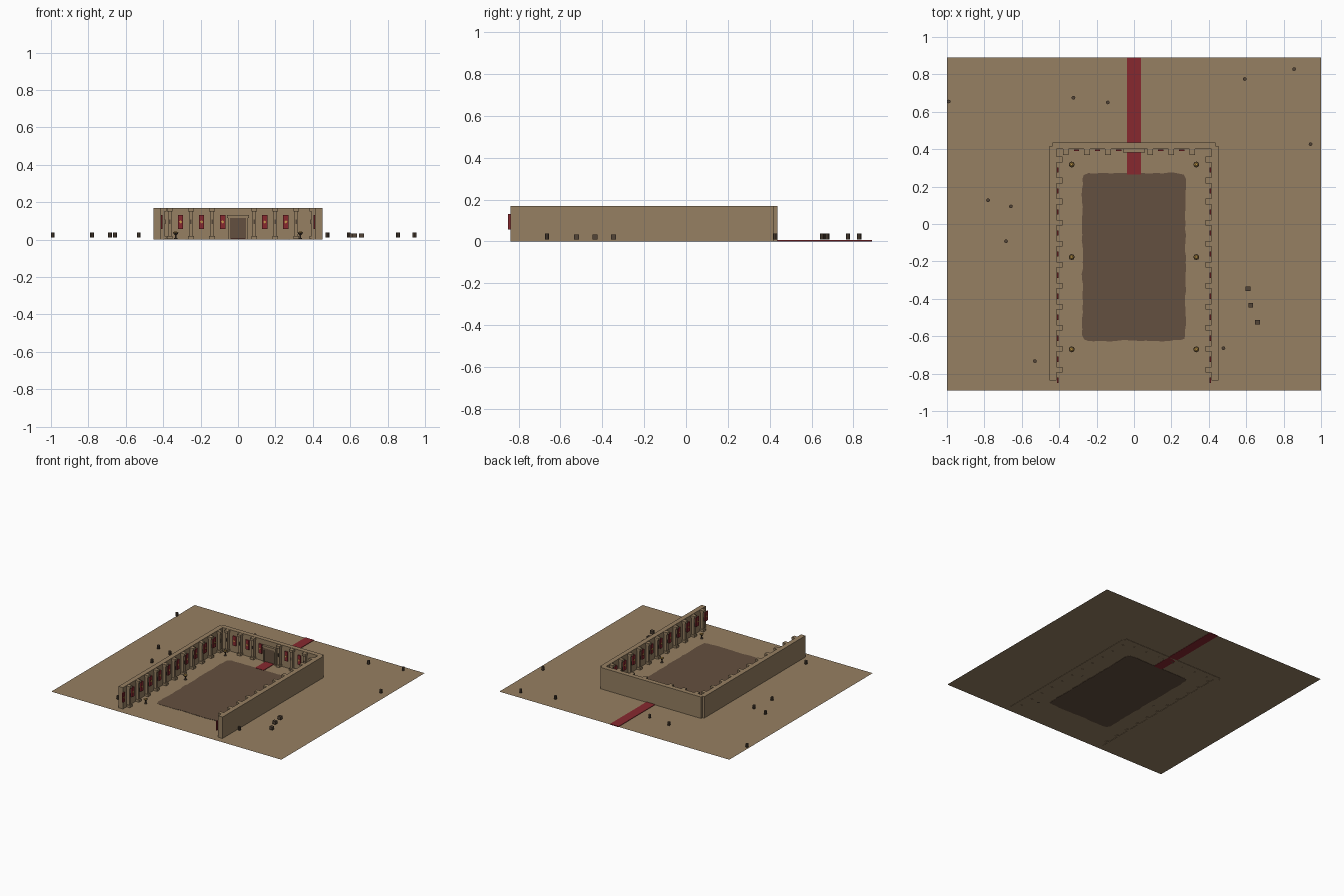
import bpy, bmesh, math, random
from mathutils import Matrix, Vector

if "Cube" in bpy.data.objects:
    bpy.data.objects.remove(bpy.data.objects["Cube"])
random.seed(4)


def mat(name, c):
    m = bpy.data.materials.new(name)
    m.diffuse_color = (*c, 1)
    m.use_nodes = True
    m.node_tree.nodes["Principled BSDF"].inputs["Base Color"].default_value = m.diffuse_color
    return m


SAND = mat("sand_stone", (0.305, 0.214, 0.122))
EARTH = mat("dark_earth", (0.127, 0.080, 0.050))
RED = mat("red_cloth", (0.245, 0.022, 0.028))
GOLD = mat("gold", (0.56, 0.33, 0.07))
DARK = mat("dark_wood", (0.085, 0.058, 0.038))


def finish(bm, name, material):
    me = bpy.data.meshes.new(name)
    bmesh.ops.recalc_face_normals(bm, faces=bm.faces)
    bm.to_mesh(me)
    bm.free()
    me.materials.append(material)
    ob = bpy.data.objects.new(name, me)
    bpy.context.collection.objects.link(ob)
    return ob


def add_box(bm, lo, hi, frame=Matrix()):
    lo, hi = Vector(lo), Vector(hi)
    m = frame @ Matrix.Translation((lo + hi) / 2) @ Matrix.Diagonal((*(hi - lo), 1))
    bmesh.ops.create_cube(bm, size=1, matrix=m)


def add_cone(bm, x, y, z0, z1, r0, r1, n=8):
    bmesh.ops.create_cone(bm, cap_ends=True, segments=n, radius1=r0, radius2=r1, depth=z1 - z0,
                          matrix=Matrix.Translation((x, y, (z0 + z1) / 2)))


def boxes(name, material, items):
    bm = bmesh.new()
    for it in items:
        add_box(bm, *it)
    return finish(bm, name, material)


# desert ground: one flat sheet
bm = bmesh.new()
bmesh.ops.create_grid(bm, x_segments=1, y_segments=1, size=1,
                      matrix=Matrix.Translation((0, 0, 0.002)) @ Matrix.Diagonal((1, 0.89, 1, 1)))
for f in bm.faces:
    if f.normal.z < 0:
        f.normal_flip()
finish(bm, "ground", SAND)

# courtyard floor with a ragged outline
bm = bmesh.new()
x0, x1, y0, y1 = -0.275, 0.275, -0.623, 0.27
corners = [(x0, y0), (x1, y0), (x1, y1), (x0, y1)]
pts = []
for i in range(4):
    a, b = Vector(corners[i]), Vector(corners[(i + 1) % 4])
    n = round((b - a).length / 0.03)
    d = (b - a) / n
    out = Vector((d.y, -d.x)).normalized()
    for k in range(n):
        inset = 0.006 if k == 0 else random.uniform(-0.005, 0.003)
        pts.append(a + d * (k + (0.3 if k == 0 else 0)) + out * (-inset))
face = bm.faces.new([bm.verts.new((p.x, p.y, 0.0)) for p in pts])
res = bmesh.ops.extrude_face_region(bm, geom=[face])
for v in res["geom"]:
    if isinstance(v, bmesh.types.BMVert):
        v.co.z = 0.004
finish(bm, "courtyard_floor", EARTH)

# red path leading through the gate
boxes("red_path", RED, [((-0.037, 0.265, 0), (0.037, 0.89, 0.006))])

# three enclosing walls
boxes("back_wall", SAND, [((-0.437, 0.40, 0), (0.437, 0.437, 0.17))])
for side, s in (("left", -1), ("right", 1)):
    xs = sorted((s * 0.452, s * 0.414))
    boxes(side + "_wall", SAND, [((xs[0], -0.838, 0), (xs[1], 0.418, 0.17))])


# wall decoration in a local frame: x along the wall, -y into the yard, z up
def frame(x, y, angle):
    return Matrix.Translation((x, y, 0)) @ Matrix.Rotation(angle, 4, "Z")


STEP = 0.1125
pilasters, banners = [], []
for i in range(7):
    x = -0.364 + STEP * i
    if i != 3:
        pilasters.append(frame(x, 0.40, 0))
    if i not in (3, 6):
        banners.append(frame(x + 0.057, 0.40, 0))
for s in (-1, 1):
    for i in range(11):
        y = 0.345 - STEP * i
        pilasters.append(frame(s * 0.414, y, -s * math.pi / 2))
        banners.append(frame(s * 0.414, y - 0.056, -s * math.pi / 2))

shafts, slits, cloths = [], [], []
for f in pilasters:
    shafts += [((-0.010, -0.022, 0), (0.010, 0.002, 0.16), f),
               ((-0.015, -0.031, 0.003), (0.015, 0.002, 0.020), f),
               ((-0.015, -0.031, 0.150), (0.015, 0.002, 0.168), f)]
    slits.append(((-0.004, -0.026, 0.083), (0.004, -0.021, 0.107), f))
for f in banners:
    cloths.append(((-0.014, -0.009, 0.058), (0.014, -0.001, 0.132), f))
boxes("pilasters", SAND, shafts)
boxes("pilaster_slots", DARK, slits)
boxes("banners", RED, cloths)

# gold diamond on each banner
bm = bmesh.new()
for f in banners:
    m = f @ Matrix.Translation((0, -0.0095, 0.095)) @ Matrix.Rotation(math.pi / 4, 4, "Y")
    add_box(bm, (-0.006, -0.0015, -0.006), (0.006, 0.0015, 0.006), m)
finish(bm, "banner_emblems", GOLD)

# gate in the back wall: posts, stepped lintel, wooden door
boxes("gate_frame", SAND, [((s * 0.049 - 0.005, 0.385, 0), (s * 0.049 + 0.005, 0.402, 0.118)) for s in (-1, 1)]
      + [((-0.058, 0.382, 0.115), (0.058, 0.402, 0.132))])
boxes("gate_lintel", EARTH, [((-0.044, 0.388, 0.098), (0.044, 0.402, 0.115))])
boxes("gate_door", EARTH, [((-0.044, 0.393, 0), (0.044, 0.402, 0.098))])

# six braziers: dark stand and bowl with gold embers
bowl, ember = bmesh.new(), bmesh.new()
for x in (-0.333, 0.333):
    for y in (0.318, -0.177, -0.67):
        add_cone(bowl, x, y, 0.002, 0.008, 0.011, 0.008)
        add_cone(bowl, x, y, 0.008, 0.026, 0.004, 0.004)
        add_cone(bowl, x, y, 0.024, 0.038, 0.006, 0.016)
        add_cone(ember, x, y, 0.037, 0.044, 0.013, 0.006)
finish(bowl, "brazier_stands", DARK)
finish(ember, "brazier_embers", GOLD)

# scattered round pots
bm = bmesh.new()
for x, y in [(-0.99, 0.655), (-0.324, 0.675), (-0.14, 0.65), (0.592, 0.775), (0.856, 0.828), (0.944, 0.427),
             (-0.78, 0.127), (-0.658, 0.094), (-0.684, -0.092), (-0.53, -0.733), (0.478, -0.664)]:
    add_cone(bm, x, y, 0.010, 0.037, 0.010, 0.010, 8)
finish(bm, "pots", DARK)

# three crates beside the right wall
boxes("crates", DARK, [((x - 0.013, y - 0.012, 0.010), (x + 0.013, y + 0.012, 0.034))
                       for x, y in [(0.609, -0.347), (0.624, -0.434), (0.660, -0.524)]])
